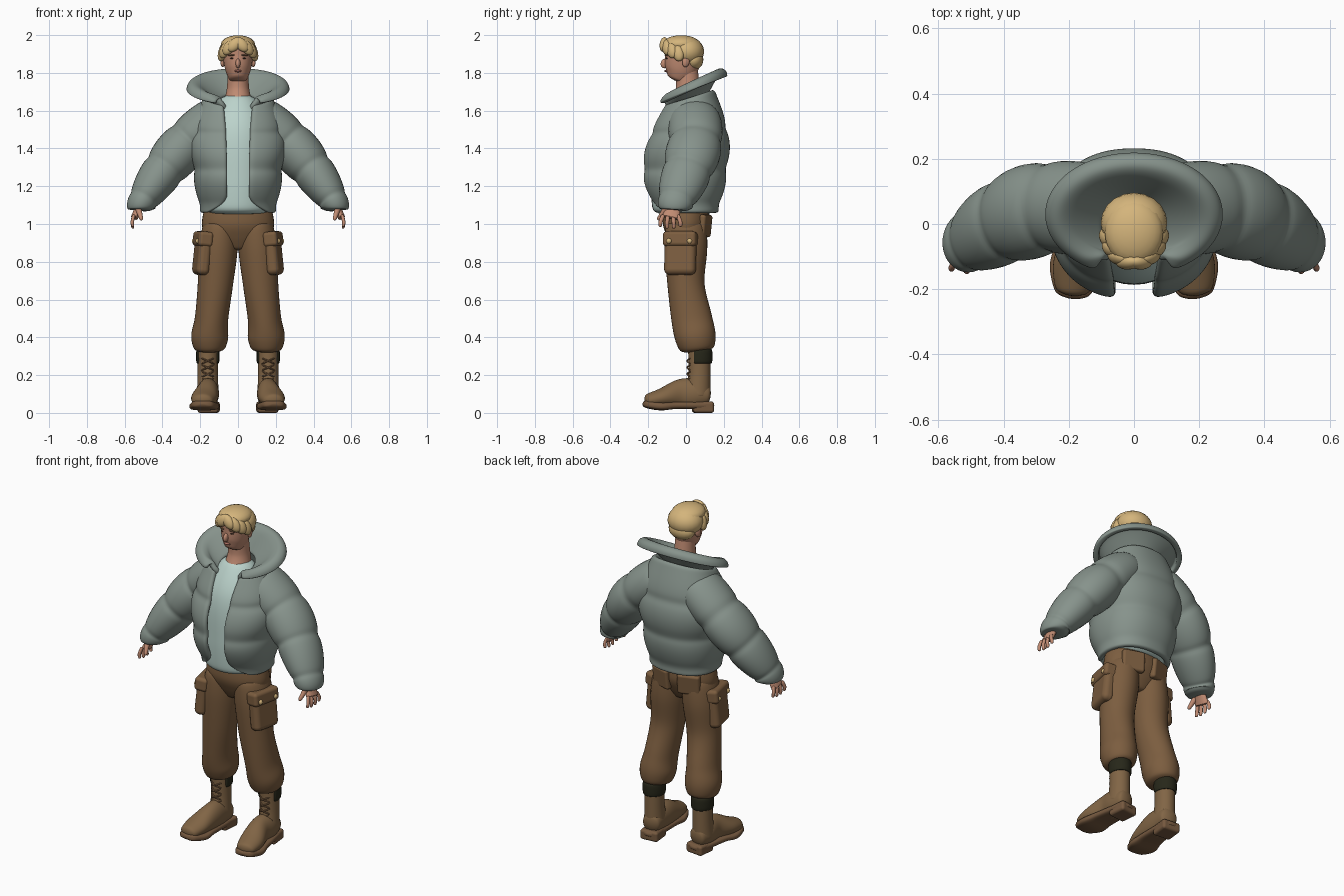
import bpy
import bmesh
from math import sin, cos, pi, asin, radians, degrees
from mathutils import Vector, Matrix

cube = bpy.data.objects.get("Cube")
if cube:
    bpy.data.objects.remove(cube, do_unlink=True)


def material(name, red, green, blue):
    mat = bpy.data.materials.new(name)
    mat.use_nodes = True
    colour = (red, green, blue, 1)
    mat.diffuse_color = colour
    shader = next(node for node in mat.node_tree.nodes if node.type == 'BSDF_PRINCIPLED')
    shader.inputs["Base Color"].default_value = colour
    return mat


JACKET = material("grey green padding", .24, .29, .26)
SHIRT = material("pale mint cotton", .5, .65, .6)
TROUSERS = material("brown canvas", .2, .11, .05)
BOOT = material("tan leather", .22, .13, .06)
SOLE = material("brown leather", .18, .1, .05)
SKIN = material("skin", .53, .26, .17)
HAIR = material("blond", .66, .46, .2)
STRAP = material("dark olive", .02, .02, .01)
EYE = material("dark brown", .06, .03, .02)
LIP = material("lip", .42, .16, .12)


def finish(name, bm, mat):
    mesh = bpy.data.meshes.new(name)
    bm.to_mesh(mesh)
    bm.free()
    mesh.materials.append(mat)
    mesh.shade_smooth()
    obj = bpy.data.objects.new(name, mesh)
    bpy.context.collection.objects.link(obj)
    return obj


def blend(keys, t):
    """Smooth curve through evenly spaced keys, t from start to end."""
    last = len(keys) - 1
    index = min(int(t * last), last - 1)
    f = t * last - index
    a, b, c, d = (Vector(keys[min(max(index + k, 0), last)]) for k in range(-1, 3))
    return b + ((c - a) + ((2 * a - 5 * b + 4 * c - d) + (3 * b - a - 3 * c + d) * f) * f) * f / 2


def bend(value, power):
    return abs(value) ** power * (1 if value > 0 else -1)


def quilting(phase):
    """Puffed between whole numbers, pinched on them."""
    return abs(sin(pi * phase)) ** .5


def bridge(bm, loops, closed):
    count = len(loops[0])
    for low, high in zip(loops, loops[1:]):
        for k in range(count if closed else count - 1):
            n = (k + 1) % count
            bm.faces.new((low[k], low[n], high[n], high[k]))


def tube(name, keys, mat, side=1, axis='Y', steps=24, sides=18, power=1, seams=0):
    """Round-ended loft; keys are x, y, z, radius across, radius along axis."""
    bm = bmesh.new()
    rings = [blend(keys, i / steps) for i in range(steps + 1)]
    centres = [Vector((side * ring[0], ring[1], ring[2])) for ring in rings]
    loops = []
    for i, ring in enumerate(rings):
        t = i / steps
        along = (centres[min(i + 1, steps)] - centres[max(i - 1, 0)]).normalized()
        up = Vector([letter == axis for letter in 'XYZ'])
        up = (up - along * up.dot(along)).normalized()
        across = along.cross(up)
        size = max(1 - abs(2 * t - 1) ** 20, .05) ** .5
        if seams:
            size *= .88 + .12 * quilting(seams * t)
        loop = []
        for k in range(sides):
            angle = 2 * pi * k / sides
            offset = across * ring[3] * bend(cos(angle), power) + up * ring[4] * bend(sin(angle), power)
            loop.append(bm.verts.new(centres[i] + offset * size))
        loops.append(loop)
    bridge(bm, loops, True)
    for loop in (loops[0], loops[-1]):
        bm.faces.new(loop)
    bmesh.ops.recalc_face_normals(bm, faces=bm.faces)
    finish(name, bm, mat).modifiers.new("smooth", 'SUBSURF')


def wrap(name, rings, mat, thick, centre=0, count=32, power=.88):
    """Shell open at the front; rings are z, front, back, half width, gap, slope."""
    bm = bmesh.new()
    loops = []
    for z, front, back, half, gap, slope in rings:
        start = asin((gap / half) ** (1 / power))
        loop = []
        for k in range(count + 1):
            angle = start + (pi - start) * 2 * k / count
            x = half * bend(sin(angle), power)
            y = (front + back) / 2 - (back - front) / 2 * bend(cos(angle), power)
            loop.append(bm.verts.new((centre + x, y, z + slope * y)))
        loops.append(loop)
    bridge(bm, loops, False)
    obj = finish(name, bm, mat)
    shell = obj.modifiers.new("padding", 'SOLIDIFY')
    shell.thickness, shell.offset = thick, -1
    obj.modifiers.new("smooth", 'SUBSURF').levels = 2


def place(obj, location, turn):
    obj.location = location
    obj.rotation_euler = [radians(angle) for angle in turn]


def ball(name, location, size, mat, turn=(0, 0, 0)):
    bm = bmesh.new()
    bmesh.ops.create_uvsphere(bm, u_segments=20, v_segments=12, radius=1)
    bmesh.ops.scale(bm, vec=size, verts=bm.verts)
    place(finish(name, bm, mat), location, turn)


def box(name, location, size, mat, turn, bevel):
    bm = bmesh.new()
    bmesh.ops.create_cube(bm, size=1, matrix=Matrix.Diagonal((*size, 1)))
    obj = finish(name, bm, mat)
    place(obj, location, turn)
    soft = obj.modifiers.new("bevel", 'BEVEL')
    soft.width, soft.segments, soft.harden_normals = bevel, 4, True


# Jacket body: quilted bands, open down the front, corners rounded at the hem
hem, top, layers = 1.06, 1.67, 24
outline = [(-.18, .18, .21), (-.24, .22, .24), (-.21, .23, .26), (-.13, .16, .19)]
body = []
for i in range(layers + 1):
    t = i / layers
    z = hem + (top - hem) * t
    front, back, half = blend(outline, t)
    pinch = .02 * (1 - quilting((z - 1.1) / .195))
    corner = max(1 - t * 8, 0) ** 2
    body.append((z, front + pinch, back - pinch, half - pinch, .06 + .11 * corner + .02 * t ** 4, .3 * t ** 4))
wrap("jacket_body", body, JACKET, .035)

# Collar: wide padded funnel, high at the back, with a rolled rim
flare = [(1.63, -.12, .11, .11, .07, .4), (1.68, -.13, .15, .18, .08, .45),
         (1.715, -.13, .185, .235, .1, .47), (1.69, -.13, .19, .245, .11, .47)]
wrap("jacket_collar", [blend(flare, i / 9) for i in range(10)], JACKET, .03, power=1)

# Shirt and trouser seat
tube("shirt", [(0, -.01, 1.04, .19, .17), (0, -.01, 1.25, .19, .18),
               (0, -.01, 1.5, .18, .16), (0, .01, 1.69, .08, .07)], SHIRT)
tube("trouser_seat", [(0, 0, 1.09, .18, .12), (0, 0, 1, .195, .125), (0, 0, .93, .17, .1),
                      (0, 0, .86, .08, .06)], TROUSERS)

for label, side in (("left", 1), ("right", -1)):
    # Sleeve, with each key on a quilting seam
    tube(label + "_sleeve", [
        (.08, .04, 1.59, .12, .14), (.26, .05, 1.44, .13, .15), (.39, .01, 1.29, .12, .14),
        (.5, -.05, 1.13, .085, .105), (.515, -.06, 1.07, .07, .08)],
        JACKET, side, steps=40, seams=4)

    # Hand
    tube(label + "_palm", [(.51, -.06, 1.12, .02, .03), (.55, -.08, 1.03, .02, .05)], SKIN, side)
    for i in range(4):
        y = -.12 + i * .025
        spread = (i - 1.5) * .01
        tip = .97 + abs(spread)
        tube(f"{label}_finger_{i + 1}", [
            (.55, y, 1.05, .01, .012), (.56, y + spread, 1.01, .01, .012), (.555, y + spread, tip, .008, .01)],
            SKIN, side, steps=10, sides=8)
    tube(label + "_thumb", [(.53, -.1, 1.09, .02, .02), (.51, -.15, 1.02, .01, .01)],
         SKIN, side, steps=10, sides=8)

    # Trouser leg
    tube(label + "_trouser_leg", [
        (.09, 0, 1.03, .09, .11), (.105, 0, .87, .105, .115), (.12, 0, .68, .095, .1),
        (.14, .03, .5, .09, .11), (.15, .05, .4, .1, .11), (.15, .06, .32, .08, .09)],
        TROUSERS, side, steps=32)

    # Cargo pocket with flap and buttons, and the back pocket
    lean = (0, -side * 6, -side * 12)
    box(label + "_cargo_pocket", (side * .19, -.03, .83), (.07, .17, .2), TROUSERS, lean, .03)
    box(label + "_pocket_flap", (side * .185, -.03, .92), (.08, .18, .08), TROUSERS, lean, .02)
    for i in range(2):
        ball(f"{label}_pocket_button_{i + 1}", (side * (.21 + i * .02), -.09 + i * .11, .91),
             (.015, .015, .015), HAIR)
    box(label + "_back_pocket", (side * .09, .1, .99), (.13, .04, .12), TROUSERS, (-6, 0, -side * 18), .015)

    # Boot shaft, foot, sole and heel
    tube(label + "_boot_shaft", [
        (.16, .06, .08, .06, .07), (.16, .07, .2, .055, .06), (.16, .07, .35, .056, .06)], BOOT, side)
    tube(label + "_boot_foot", [
        (.15, .13, .09, .05, .05), (.16, .05, .1, .06, .08), (.16, -.03, .1, .06, .08),
        (.18, -.13, .08, .07, .05), (.19, -.22, .06, .05, .035)], BOOT, side, 'Z')
    tube(label + "_boot_sole", [
        (.15, .15, .04, .05, .02), (.16, .05, .04, .06, .02), (.17, -.06, .04, .07, .02),
        (.18, -.14, .035, .08, .022), (.19, -.23, .05, .05, .02)], SOLE, side, 'Z', power=.6)
    box(label + "_boot_heel", (side * .155, .09, .03), (.11, .11, .06), SOLE, (0, 0, side * 6), .015)

    # Laces crossing up the front
    for i in range(4):
        z = .17 + i * .035
        for slant in (-1, 1):
            ends = [(.16 + slant * k * .035, .005 + abs(k) * .02, z + k * .015, .005, .005) for k in (-1, 0, 1)]
            tube(f"{label}_lace_{i + 1}_{'in' if slant < 0 else 'out'}", ends, SOLE, side, steps=8, sides=6)

    # Dark band around the back of the boot
    wrap(label + "_boot_band", [(z, 0, .14, .062, .056, 0) for z in (.26, .3, .34)],
         STRAP, .015, side * .16, power=1)

    # Eye, brow and ear
    ball(label + "_eye", (side * .03, -.1, 1.877), (.012, .008, .004), EYE, (0, 0, side * 18))
    ball(label + "_eyebrow", (side * .033, -.1, 1.893), (.02, .012, .004), SOLE, (0, side * 6, side * 20))
    ball(label + "_ear", (side * .08, 0, 1.86), (.012, .02, .03), SKIN, (-10, 0, side * 15))

    # Hair locks swept from the parting round to the temple
    for i in range(4):
        angle = .22 + .38 * i
        ball(f"{label}_hair_lock_{i + 1}",
             (side * .085 * sin(angle), -.02 - .1 * cos(angle), 1.95 - i * .015),
             (.03, .022, .045), HAIR, (-12, side * (9 * i - 40), side * degrees(angle)))

# Neck, head and face
tube("neck", [(0, 0, 1.63, .08, .085), (0, .01, 1.72, .06, .065), (0, 0, 1.84, .055, .06)], SKIN)
tube("head", [(0, -.05, 1.755, .04, .05), (0, -.03, 1.81, .067, .085), (0, -.015, 1.88, .08, .1),
              (0, -.01, 1.94, .08, .1), (0, -.01, 1.98, .04, .05)], SKIN)
ball("nose", (0, -.112, 1.85), (.013, .022, .026), SKIN, (-20, 0, 0))
ball("lips", (0, -.103, 1.81), (.02, .012, .007), LIP)

# Hair over the crown, back and nape
ball("hair_back", (0, .003, 1.913), (.102, .093, .08), HAIR)
ball("hair_crown", (0, -.025, 1.952), (.09, .1, .047), HAIR)
ball("hair_nape", (0, .04, 1.87), (.08, .052, .055), HAIR)
